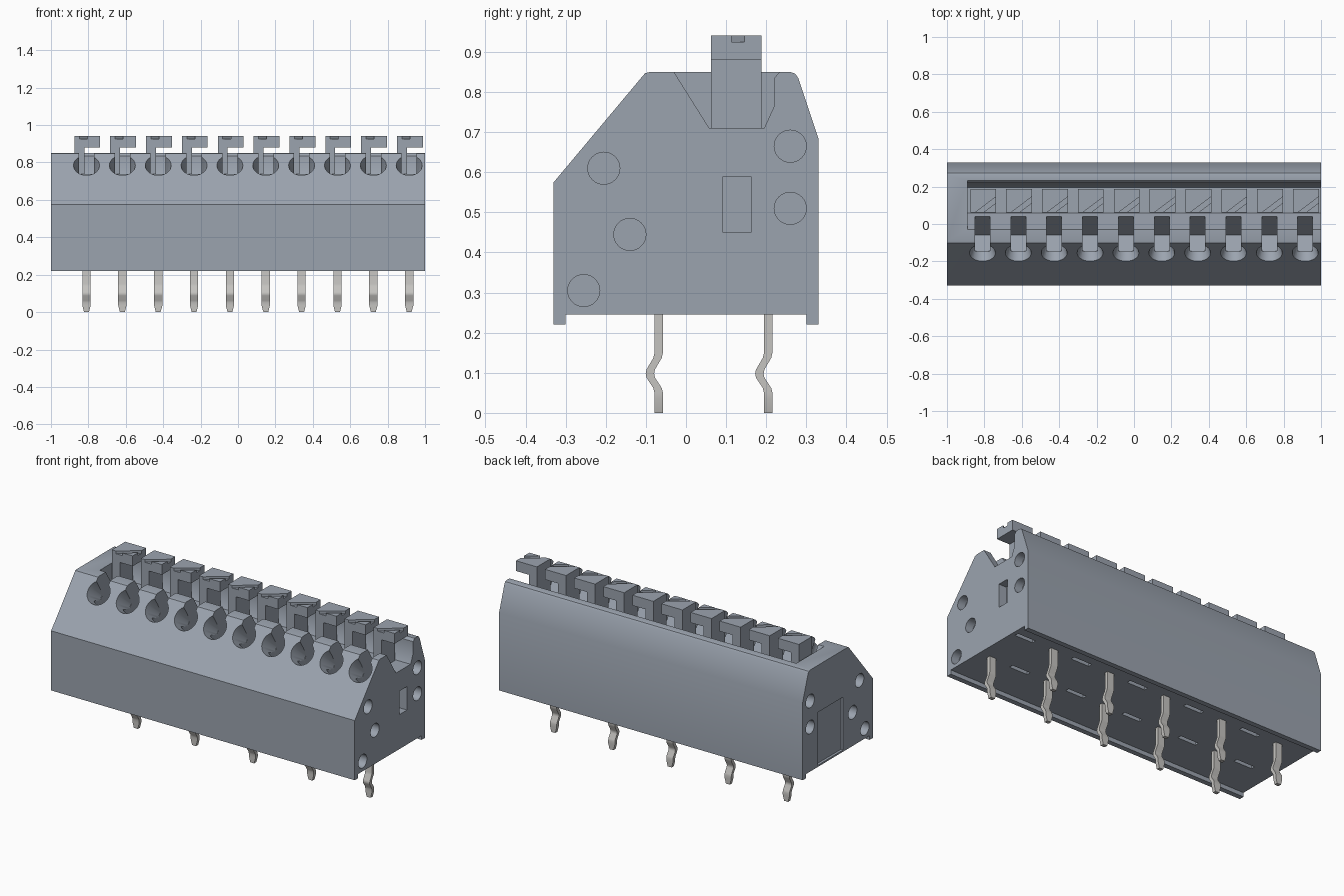
import bpy, bmesh, math
from mathutils import Matrix, Vector

if "Cube" in bpy.data.objects:
    bpy.data.objects.remove(bpy.data.objects["Cube"])

COUNT, PITCH = 10, 0.1917
STATIONS = [-0.81 + PITCH * i for i in range(COUNT)]


def material(name, rgb):
    m = bpy.data.materials.new(name)
    m.use_nodes = True
    m.diffuse_color = (*rgb, 1)
    m.node_tree.nodes["Principled BSDF"].inputs["Base Color"].default_value = (*rgb, 1)
    return m


HOUSING = material("blue grey plastic", (0.33, 0.37, 0.43))
METAL = material("tinned metal", (0.56, 0.55, 0.53))


def prism(bm, points, x0, x1):
    """Extrude a y-z outline along x."""
    verts = [bm.verts.new((x0, y, z)) for y, z in points]
    face = bm.faces.new(verts)
    ext = bmesh.ops.extrude_face_region(bm, geom=[face])
    moved = [v for v in ext["geom"] if isinstance(v, bmesh.types.BMVert)]
    bmesh.ops.translate(bm, vec=(x1 - x0, 0, 0), verts=moved)


def box(bm, x, y, z):
    prism(bm, [(y[0], z[0]), (y[1], z[0]), (y[1], z[1]), (y[0], z[1])], *x)


def cone(bm, start, end, r0, r1):
    a, b = Vector(start), Vector(end)
    turn = (b - a).to_track_quat("Z", "Y").to_matrix().to_4x4()
    bmesh.ops.create_cone(bm, cap_ends=True, segments=32, radius1=r0, radius2=r1,
                          depth=(b - a).length,
                          matrix=Matrix.Translation((a + b) / 2) @ turn)


def finish(bm, name, mat):
    bmesh.ops.recalc_face_normals(bm, faces=bm.faces)
    mesh = bpy.data.meshes.new(name)
    bm.to_mesh(mesh)
    bm.free()
    mesh.materials.append(mat)
    obj = bpy.data.objects.new(name, mesh)
    bpy.context.collection.objects.link(obj)
    return obj


def activate(obj):
    bpy.ops.object.select_all(action="DESELECT")
    obj.select_set(True)
    bpy.context.view_layer.objects.active = obj


def cut(obj, bm):
    """Subtract the cutter mesh, then discard it."""
    cutter = finish(bm, "cutter", HOUSING)
    cutter.hide_render = True
    mod = obj.modifiers.new("cut", "BOOLEAN")
    mod.operation, mod.solver, mod.object = "DIFFERENCE", "EXACT", cutter
    activate(obj)
    bpy.ops.object.modifier_apply(modifier=mod.name)
    bpy.data.objects.remove(cutter)


def smooth(obj):
    activate(obj)
    bpy.ops.object.shade_smooth_by_angle(angle=math.radians(25))


# Housing with two bottom rails
bm = bmesh.new()
prism(bm, [(-0.33, 0.22), (-0.33, 0.575), (-0.108, 0.84), (-0.102, 0.847), (-0.09, 0.85),
           (0.26, 0.85), (0.272, 0.846), (0.28, 0.835), (0.33, 0.685), (0.33, 0.22),
           (0.3, 0.22), (0.3, 0.245), (-0.3, 0.245), (-0.3, 0.22)], -1, 1)
housing = finish(bm, "housing", HOUSING)

# Lever trough, open at one end
bm = bmesh.new()
prism(bm, [(-0.036, 0.86), (-0.03, 0.85), (0.058, 0.71), (0.195, 0.71), (0.22, 0.765),
           (0.22, 0.835), (0.235, 0.852), (0.235, 0.86)], -0.89, 1.1)
cut(housing, bm)

# Funnel wire entries square to the sloped face
bm = bmesh.new()
mouth, axis = Vector((0, -0.155, 0.785)), Vector((0, 0.77, -0.64))
for x in STATIONS:
    side = Vector((x, 0, 0))
    cone(bm, mouth + side - axis * 0.03, mouth + side + axis * 0.11, 0.077, 0.042)
cut(housing, bm)

# Slots joining the funnels to the trough
bm = bmesh.new()
for x in STATIONS:
    prism(bm, [(-0.15, 0.70), (-0.06, 0.62), (0.04, 0.74), (0.04, 0.95),
               (-0.11, 0.95), (-0.125, 0.8)], x - 0.04, x + 0.04)
cut(housing, bm)

# End holes, latch pocket and rear-end panel recess
bm = bmesh.new()
for end in (-1, 1):
    for y, z in [(0.26, 0.665), (0.26, 0.51), (-0.205, 0.61), (-0.14, 0.445), (-0.255, 0.305)]:
        cone(bm, (end * 0.95, y, z), (end * 1.05, y, z), 0.04, 0.04)
box(bm, (0.95, 1.05), (0.092, 0.162), (0.45, 0.59))
box(bm, (-1.05, -0.985), (-0.05, 0.19), (0.255, 0.57))
cut(housing, bm)

# Unused pin slits underneath, alternating between rows
bm = bmesh.new()
for i, x in enumerate(STATIONS):
    y = 0.205 if i % 2 else -0.068
    box(bm, (x - 0.06, x + 0.06), (y - 0.012, y + 0.012), (0.2, 0.28))
cut(housing, bm)
smooth(housing)

# Push levers: stem, overhanging head and diagonal tool groove
for i, x in enumerate(STATIONS):
    bm = bmesh.new()
    outline = [(-0.065, 0.70), (-0.012, 0.70), (-0.012, 0.88), (0.073, 0.88),
               (0.073, 0.941), (-0.065, 0.941)]
    face = bm.faces.new([bm.verts.new((x + a, 0.062, z)) for a, z in outline])
    ext = bmesh.ops.extrude_face_region(bm, geom=[face])
    bmesh.ops.translate(bm, vec=(0, 0.126, 0),
                        verts=[v for v in ext["geom"] if isinstance(v, bmesh.types.BMVert)])
    lever = finish(bm, f"lever_{i + 1}", HOUSING)
    bm = bmesh.new()
    bmesh.ops.create_cube(bm, size=1, matrix=Matrix.Translation((x + 0.028, 0.096, 0.95))
                          @ Matrix.Rotation(math.radians(37), 4, "Z")
                          @ Matrix.Diagonal((0.3, 0.026, 0.05, 1)))
    cut(lever, bm)

# Kinked solder pins with tapered tips
PATH = [(0.26, 0), (0.15, 0), (0.137, -0.003), (0.108, -0.02), (0.098, -0.022),
        (0.088, -0.02), (0.062, -0.003), (0.05, 0), (0.035, 0), (0, 0)]
for i, x in enumerate(STATIONS):
    row = -0.068 if i % 2 else 0.205
    bm = bmesh.new()
    rings = []
    for z, dy in PATH:
        half = 0.013 if z == 0 else 0.022
        rings.append([bm.verts.new((x + sx * half, row + dy + sy * 0.0105, z))
                      for sx, sy in [(-1, -1), (1, -1), (1, 1), (-1, 1)]])
    for a, b in zip(rings, rings[1:]):
        for k in range(4):
            bm.faces.new((a[k], a[k - 1], b[k - 1], b[k]))
    bm.faces.new(rings[0])
    bm.faces.new(rings[-1])
    smooth(finish(bm, f"pin_{i + 1}", METAL))
